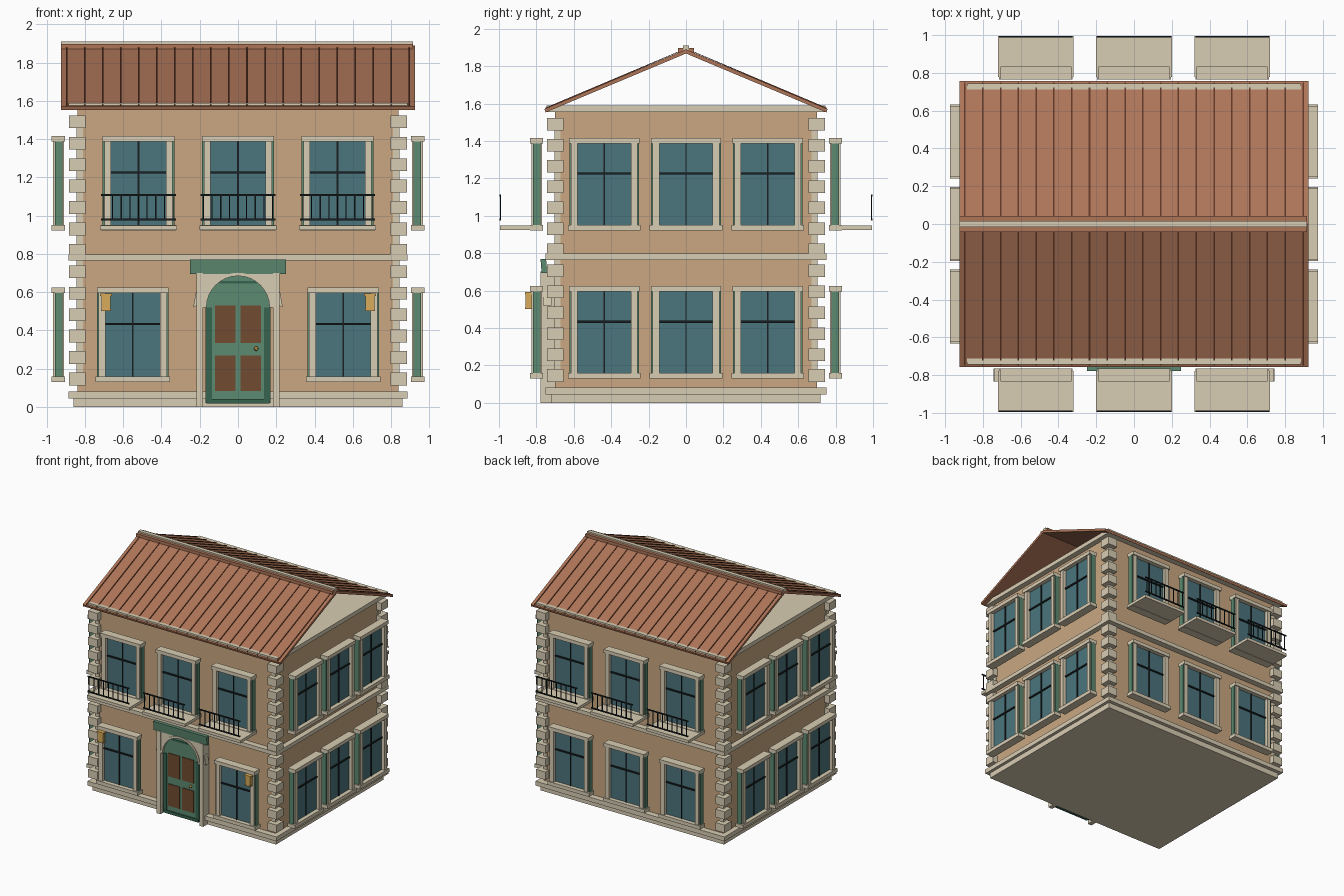
import bpy, bmesh, math
from mathutils import Matrix, Vector

if "Cube" in bpy.data.objects:
    bpy.data.objects.remove(bpy.data.objects["Cube"])

def mat(name, r, g, b):
    m = bpy.data.materials.new(name)
    m.diffuse_color = [(c / 255) ** 2.2 for c in (r, g, b)] + [1]
    m.use_nodes = True
    m.node_tree.nodes["Principled BSDF"].inputs["Base Color"].default_value = m.diffuse_color
    return m

WALL = mat("stucco", 200, 166, 128)
TRIM = mat("stone", 216, 204, 178)
ROOF = mat("roof_tile", 172, 116, 88)
SEAM = mat("roof_seam", 95, 58, 42)
GREEN = mat("green_paint", 92, 136, 112)
DARKG = mat("dark_green_paint", 58, 100, 80)
GLASS = mat("glass", 76, 116, 124)
IRON = mat("iron", 32, 36, 38)
WOOD = mat("door_wood", 112, 76, 52)
GOLD = mat("brass", 215, 170, 90)

parts = {}

def part(name, material):
    if name not in parts:
        parts[name] = (bmesh.new(), material)
    return parts[name][0]

def box(name, material, x, y, z, m=Matrix()):
    """Add a box given its (min, max) on each axis to the named part."""
    c = Vector(((x[0] + x[1]) / 2, (y[0] + y[1]) / 2, (z[0] + z[1]) / 2))
    s = Matrix.Diagonal((x[1] - x[0], y[1] - y[0], z[1] - z[0], 1))
    bmesh.ops.create_cube(part(name, material), size=1, matrix=m @ Matrix.Translation(c) @ s)

def prism(name, material, pts, axis, lo, hi):
    """Extrude a 2D outline along x (points are y,z) or y (points are x,z)."""
    bm = part(name, material)
    pos = (lambda p, t: (t, p[0], p[1])) if axis == "x" else (lambda p, t: (p[0], t, p[1]))
    a = [bm.verts.new(pos(p, lo)) for p in pts]
    b = [bm.verts.new(pos(p, hi)) for p in pts]
    new = [bm.faces.new(a), bm.faces.new(b[::-1])]
    for i in range(len(pts)):
        j = (i + 1) % len(pts)
        new.append(bm.faces.new((a[j], a[i], b[i], b[j])))
    bmesh.ops.recalc_face_normals(bm, faces=new)

def slab(name, material, hx, hy, z0, z1):
    box(name, material, (-hx, hx), (-hy, hy), (z0, z1))

# Body, plinth, string course and cornice slab
slab("walls", WALL, 0.84, 0.70, 0.02, 1.56)
slab("plinth_lower", TRIM, 0.86, 0.72, 0, 0.045)
slab("plinth_upper", TRIM, 0.885, 0.75, 0.045, 0.082)
slab("string_course", TRIM, 0.885, 0.75, 0.765, 0.798)
slab("cornice", TRIM, 0.885, 0.745, 1.555, 1.59)

# Corner quoins: proud blocks with near-flush blocks between
for sx in (-1, 1):
    for sy in (-1, 1):
        for i in range(13):
            z = 0.113 + i * 0.112
            for name, r, e, z0, z1 in (("quoins", 0.044, 0.044, z, z + 0.067),
                                       ("quoin_joints", 0.03, 0.004, z + 0.067, z + 0.112)):
                if name == "quoin_joints" and i == 12:
                    continue
                box(name, TRIM, sorted((sx * (0.84 - r), sx * (0.84 + e))),
                    sorted((sy * (0.70 - r), sy * (0.70 + e))), (z0, z1))

# Roof slopes with open gables, raised seams and ridge cap
for s in (-1, 1):
    prism("roof_slopes", ROOF, [(0, 1.89), (s * 0.757, 1.571), (s * 0.751, 1.553), (0, 1.868)],
          "x", -0.925, 0.925)
    for i in range(20):
        x = -0.895 + i * 0.0942
        prism("roof_seams", SEAM, [(s * 0.03, 1.88), (s * 0.03, 1.883), (s * 0.75, 1.579), (s * 0.75, 1.57)],
              "x", x - 0.004, x + 0.004)
    box("ridge_rolls", ROOF, sorted((-0.925, 0.915)), sorted((s * 0.014, s * 0.042)), (1.872, 1.898))
box("ridge_cap", TRIM, (-0.925, 0.915), (-0.016, 0.016), (1.88, 1.91))

def window(m, z0):
    """Window in local space: outward is -y, back of frame at y = 0."""
    z1 = z0 + 0.495
    box("window_sills", TRIM, (-0.195, 0.195), (-0.07, 0), (z0, z0 + 0.03), m)
    box("window_lintels", TRIM, (-0.188, 0.188), (-0.07, 0), (z1 - 0.03, z1), m)
    box("window_glass", GLASS, (-0.145, 0.145), (-0.035, -0.02), (z0 + 0.02, z1 - 0.02), m)
    for s in (-1, 1):
        box("window_jambs", TRIM, sorted((s * 0.143, s * 0.178)), (-0.062, -0.005), (z0 + 0.02, z1 - 0.02), m)
        box("window_shutters", GREEN, sorted((s * 0.175, s * 0.187)), (-0.052, -0.012), (z0 + 0.03, z1 - 0.03), m)
    box("glazing_bars", IRON, (-0.004, 0.004), (-0.042, -0.03), (z0 + 0.03, z1 - 0.03), m)
    box("glazing_bars", IRON, (-0.143, 0.143), (-0.044, -0.03), (z0 + 0.298, z0 + 0.31), m)

def balcony(m):
    box("balcony_floors", TRIM, (-0.2, 0.2), (-0.23, -0.012), (0.925, 0.949), m)
    for z in (0.98, 1.108):
        box("balcony_rails", IRON, (-0.195, 0.195), (-0.231, -0.223), (z - 0.005, z + 0.005), m)
    for i in range(9):
        x = -0.18 + i * 0.045
        box("balcony_rails", IRON, (x - 0.003, x + 0.003), (-0.23, -0.224), (0.98, 1.108), m)

# Windows on all four sides, balconies front and back
LOW, HIGH = 0.13, 0.922
for k, dist, lows, highs in ((0, 0.765, (-0.55, 0.55), (-0.52, 0, 0.52)),
                             (1, 0.905, (-0.437, 0, 0.437), (-0.437, 0, 0.437)),
                             (2, 0.765, (-0.52, 0, 0.52), (-0.52, 0, 0.52)),
                             (3, 0.905, (-0.437, 0, 0.437), (-0.437, 0, 0.437))):
    rot = Matrix.Rotation(k * math.pi / 2, 4, "Z")
    for z, us in ((LOW, lows), (HIGH, highs)):
        for u in us:
            m = rot @ Matrix.Translation((u, -dist, 0))
            window(m, z)
            if z == HIGH and k % 2 == 0:
                balcony(m)

# Arched door with panels, pilasters, spandrels and a blank sign board
def arc(r):
    return [(r * math.cos(math.pi * i / 16), 0.52 + r * math.sin(math.pi * i / 16)) for i in range(17)]

prism("door", GREEN, [(-0.17, 0.02)] + [(0.17, 0.02)] + arc(0.17), "y", -0.758, -0.69)
prism("door_spandrels", TRIM, arc(0.165) + [(-0.185, 0.52), (-0.185, 0.7), (0.185, 0.7), (0.185, 0.52)],
      "y", -0.77, -0.69)
prism("door_arch", TRIM, arc(0.182) + arc(0.165)[::-1], "y", -0.777, -0.76)
box("door_threshold", DARKG, (-0.165, 0.165), (-0.768, -0.7), (0.018, 0.042))
box("door_transom", DARKG, (-0.1, 0.1), (-0.762, -0.7), (0.645, 0.658))
for s in (-1, 1):
    box("door_pilasters", TRIM, sorted((s * 0.182, s * 0.218)), (-0.777, -0.69), (0, 0.7))
    box("door_frame", DARKG, sorted((s * 0.135, s * 0.168)), (-0.764, -0.7), (0.04, 0.52))
    prism("door_brackets", TRIM, [(s * 0.215, 0.53), (s * 0.234, 0.52), (s * 0.22, 0.6), (s * 0.215, 0.6)],
          "y", -0.765, -0.72)
    for z in ((0.085, 0.27), (0.335, 0.53)):
        box("door_panels", WOOD, sorted((s * 0.013, s * 0.12)), (-0.765, -0.74), z)
bmesh.ops.create_icosphere(part("door_knob", GOLD), subdivisions=2, radius=0.012,
                           matrix=Matrix.Translation((0.095, -0.77, 0.305)))
prism("sign_board", GREEN, [(0, 0)] and [(-0.778, 0.77), (-0.748, 0.77), (-0.742, 0.695), (-0.772, 0.695)],
      "x", -0.25, 0.25)

# Wall lanterns beside the outer window jambs
for s in (-1, 1):
    x = s * 0.69
    box("lanterns", GOLD, (x - 0.024, x + 0.024), (-0.858, -0.826), (0.51, 0.58))
    box("lantern_caps", GOLD, (x - 0.031, x + 0.031), (-0.862, -0.822), (0.58, 0.592))
    box("lantern_bases", GOLD, (x - 0.027, x + 0.027), (-0.86, -0.824), (0.502, 0.51))

# Turn the collected parts into objects
for name, (bm, material) in parts.items():
    mesh = bpy.data.meshes.new(name)
    bm.to_mesh(mesh)
    bm.free()
    mesh.materials.append(material)
    bpy.context.collection.objects.link(bpy.data.objects.new(name, mesh))
